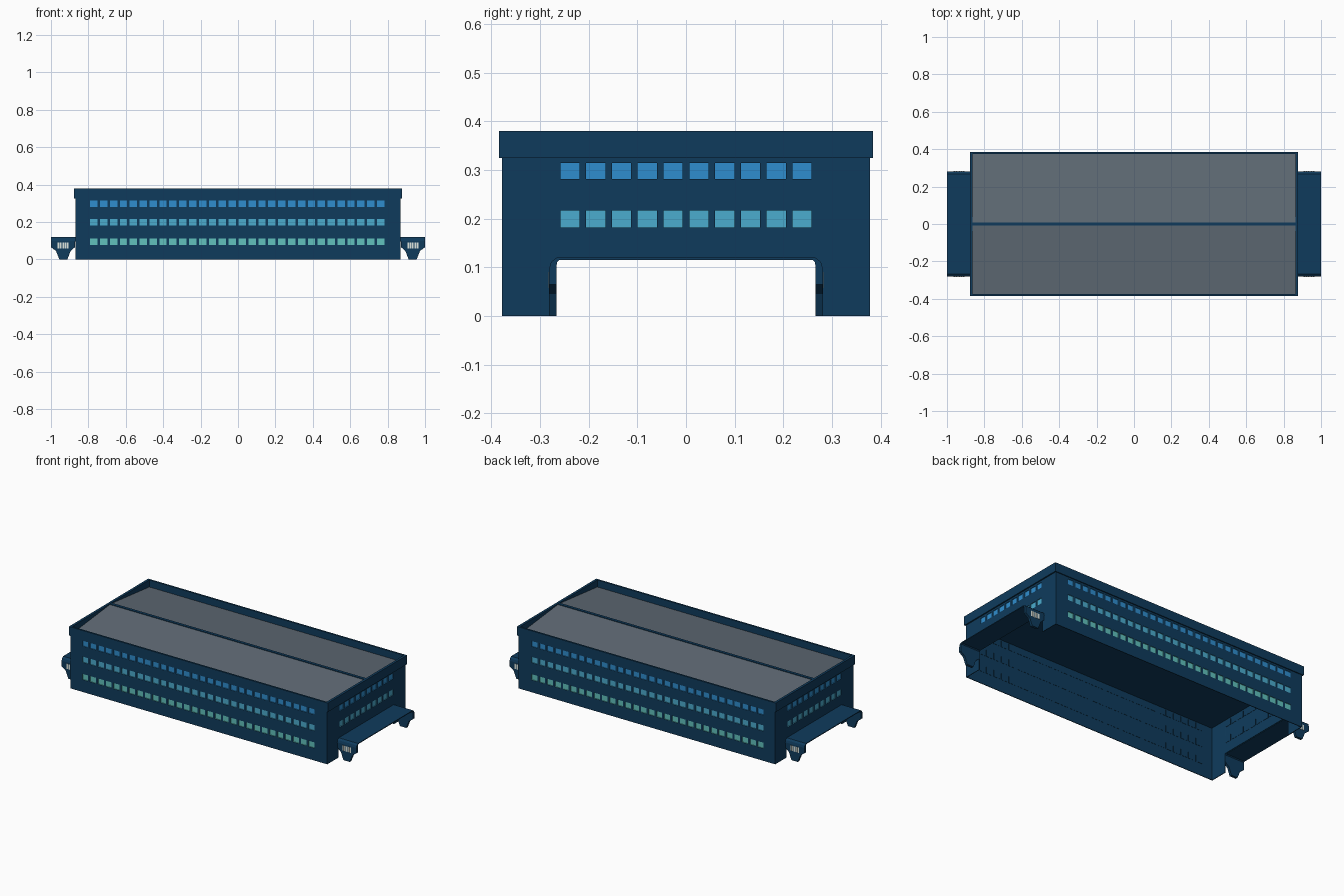
import bpy, bmesh, math
from mathutils import Matrix, Vector

if "Cube" in bpy.data.objects:
    bpy.data.objects.remove(bpy.data.objects["Cube"])


def material(name, rgb):
    m = bpy.data.materials.new(name)
    m.diffuse_color = (*rgb, 1)
    m.use_nodes = True
    m.node_tree.nodes["Principled BSDF"].inputs["Base Color"].default_value = m.diffuse_color
    return m


NAVY = material("navy", (0.0048, 0.044, 0.108))
BLUE = material("window_blue", (0.028, 0.27, 0.62))
SKY = material("window_sky", (0.07, 0.415, 0.62))
TEAL = material("window_teal", (0.12, 0.54, 0.51))
GREY = material("roof_grey", (0.117, 0.147, 0.178))
PALE = material("pale_glass", (0.78, 0.84, 0.78))


def make_object(name, bm, mats, fix_normals=True):
    if fix_normals:
        bmesh.ops.recalc_face_normals(bm, faces=bm.faces)
    me = bpy.data.meshes.new(name)
    bm.to_mesh(me)
    bm.free()
    for m in mats:
        me.materials.append(m)
    ob = bpy.data.objects.new(name, me)
    bpy.context.collection.objects.link(ob)
    return ob


def add_box(bm, x0, x1, y0, y1, z0, z1):
    mat = Matrix.Translation(((x0 + x1) / 2, (y0 + y1) / 2, (z0 + z1) / 2)) @ \
        Matrix.Diagonal((x1 - x0, y1 - y0, z1 - z0, 1))
    bmesh.ops.create_cube(bm, size=1, matrix=mat)


# Walls: a grid sheet with recessed window cells, thickened inwards
HX, HY = 0.87, 0.378
DOOR_W, DOOR_H = 0.267, 0.118
PITCH, WIN = 0.0529, 0.0395
ROWS = [(0.076, 0.111, 2), (0.182, 0.217, 1), (0.281, 0.314, 0)]


def wall(name, half, dist, angle, cols, shift, door):
    rows = ROWS[1:] if door else ROWS
    start = shift - ((cols - 1) * PITCH + WIN) / 2
    starts = [start + i * PITCH for i in range(cols)]
    us = [-half, half] + starts + [s + WIN for s in starts]
    zs = [0, 0.335] + [z for r in rows for z in r[:2]]
    if door:
        us += [-DOOR_W, DOOR_W]
        zs.append(DOOR_H)
    us.sort()
    zs.sort()
    rot = Matrix.Rotation(angle, 3, 'Z')
    bm = bmesh.new()
    grid = [[bm.verts.new(rot @ Vector((u, -dist, z))) for z in zs] for u in us]
    panes = []
    for i in range(len(us) - 1):
        for j in range(len(zs) - 1):
            uc, zc = (us[i] + us[i + 1]) / 2, (zs[j] + zs[j + 1]) / 2
            if door and abs(uc) < DOOR_W and zc < DOOR_H:
                continue
            f = bm.faces.new((grid[i][j], grid[i + 1][j],
                              grid[i + 1][j + 1], grid[i][j + 1]))
            f.material_index = 3
            for z0, z1, mi in rows:
                if z0 < zc < z1 and any(s < uc < s + WIN for s in starts):
                    f.material_index = mi
                    panes.append(f)
    bm.normal_update()
    inward = rot @ Vector((0, 0.004, 0))
    new = bmesh.ops.extrude_discrete_faces(bm, faces=panes)["faces"]
    bmesh.ops.translate(bm, vec=inward, verts=list({v for f in new for v in f.verts}))
    bmesh.ops.delete(bm, geom=[v for v in bm.verts if not v.link_faces], context='VERTS')
    ob = make_object(name, bm, [BLUE, SKY, TEAL, NAVY], False)
    mod = ob.modifiers.new("thickness", 'SOLIDIFY')
    mod.thickness = 0.004
    mod.offset = -1
    mod.material_offset = 3
    mod.material_offset_rim = 3


wall("front_wall", HX, HY, 0, 30, -0.004, False)
wall("right_wall", HY, HX, math.pi / 2, 10, 0, True)
wall("back_wall", HX, HY, math.pi, 30, 0.004, False)
wall("left_wall", HY, HX, -math.pi / 2, 10, 0, True)

# Parapet band around the roof
PX, PY, IX, IY = 0.878, 0.384, 0.863, 0.373
bm = bmesh.new()
loops = []
for x, y, z in ((PX, PY, 0.325), (PX, PY, 0.38), (IX, IY, 0.38), (IX, IY, 0.325)):
    loops.append([bm.verts.new((sx * x, sy * y, z))
                  for sx, sy in ((-1, -1), (1, -1), (1, 1), (-1, 1))])
for a, b in zip(loops, loops[1:] + loops[:1]):
    for i in range(4):
        j = (i + 1) % 4
        bm.faces.new((a[i], a[j], b[j], b[i]))
make_object("parapet", bm, [NAVY])

# Ceiling slab seen from below
bm = bmesh.new()
add_box(bm, -IX, IX, -IY, IY, 0.322, 0.328)
make_object("ceiling", bm, [NAVY])

# Two sloping roof panels
for name, s in (("front_roof_panel", -1), ("back_roof_panel", 1)):
    bm = bmesh.new()
    ends = []
    for x in (-IX, IX):
        ends.append([bm.verts.new((x, s * y, z)) for y, z in
                     ((0, 0.329), (IY, 0.329), (IY, 0.337), (0, 0.376))])
    a, b = ends
    bm.faces.new(a)
    bm.faces.new(b)
    for i in range(4):
        j = (i + 1) % 4
        bm.faces.new((a[i], a[j], b[j], b[i]))
    make_object(name, bm, [GREY])

# Ridge beam between the panels
bm = bmesh.new()
add_box(bm, -IX, IX, -0.009, 0.009, 0.35, 0.379)
make_object("ridge_beam", bm, [NAVY])

# Entrance canopies: arch section (outer y, z, inner y, z, near x, far x), mirrored
HALF = [(0.281, 0.0, 0.266, 0.0, 0.912, 0.955),
        (0.281, 0.045, 0.266, 0.045, 0.895, 0.973),
        (0.281, 0.065, 0.266, 0.065, 0.872, 1.0),
        (0.281, 0.098, 0.266, 0.098, 0.87, 1.0),
        (0.277, 0.111, 0.265, 0.110, 0.87, 1.0),
        (0.266, 0.12, 0.260, 0.115, 0.87, 1.0)]
for side, s in (("right", 1), ("left", -1)):
    bm = bmesh.new()
    path = [(1, p) for p in HALF] + [(-1, p) for p in reversed(HALF)]
    secs = []
    for m, (yo, zo, yi, zi, x0, x1) in path:
        secs.append([bm.verts.new(c) for c in
                     ((s * x0, m * yo, zo), (s * x1, m * yo, zo),
                      (s * x1, m * yi, zi), (s * x0, m * yi, zi))])
    for a, b in zip(secs, secs[1:]):
        for i in range(4):
            j = (i + 1) % 4
            bm.faces.new((a[i], a[j], b[j], b[i]))
    bm.faces.new(secs[0])
    bm.faces.new(secs[-1])
    make_object(side + "_canopy", bm, [NAVY])

    # Pale glass strips on the outer face of both legs
    bm = bmesh.new()
    for m in (-1, 1):
        for i in range(5):
            x = s * (0.910 + i * 0.0125)
            add_box(bm, x - 0.0045, x + 0.0045, m * 0.2815 - 0.001,
                    m * 0.2815 + 0.001, 0.058, 0.09)
    make_object(side + "_canopy_glass", bm, [PALE])
